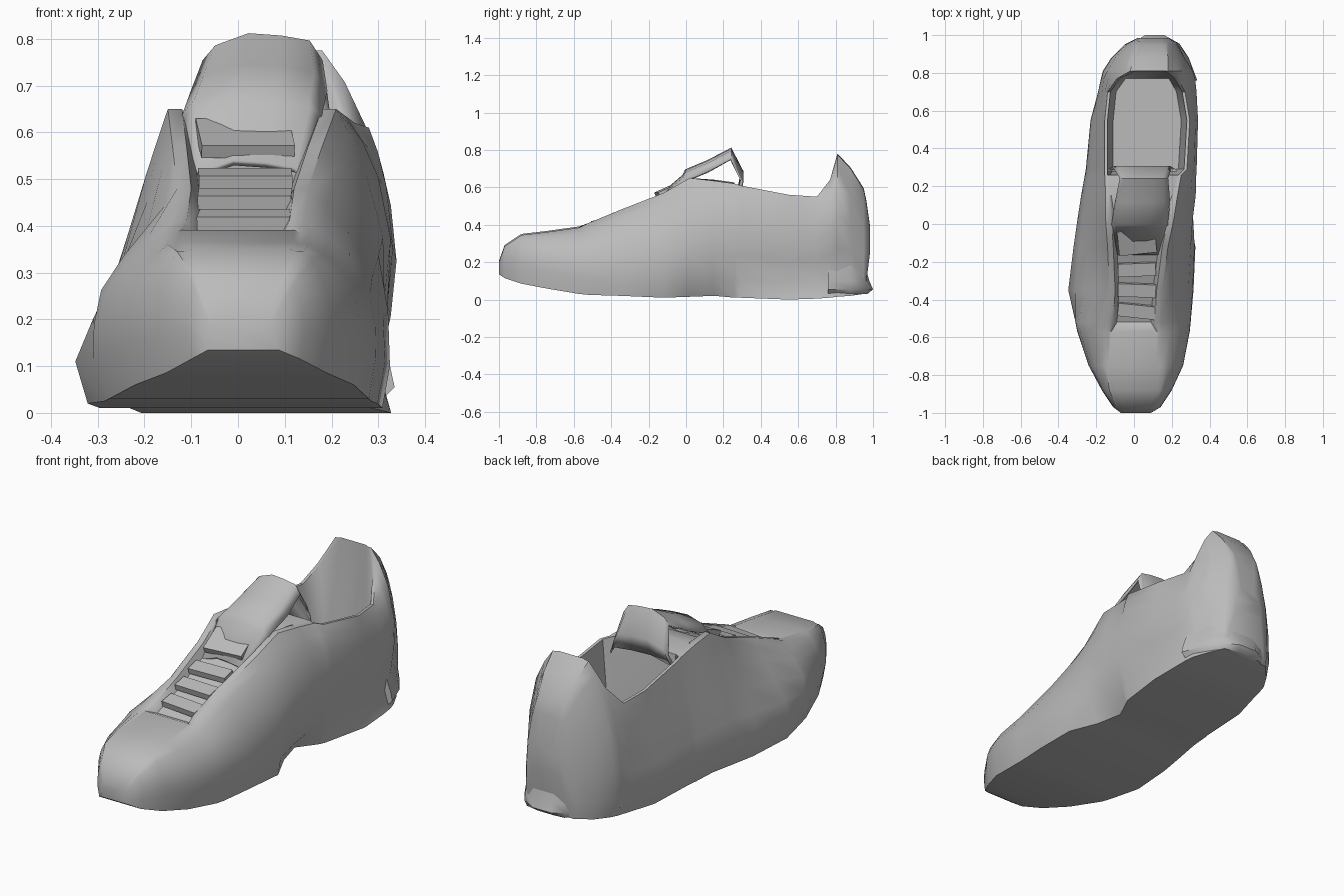
import bpy, bmesh, math
from mathutils import Matrix

if "Cube" in bpy.data.objects:
    bpy.data.objects.remove(bpy.data.objects["Cube"])

grey = bpy.data.materials.new("light_grey")
grey.diffuse_color = (0.5, 0.5, 0.5, 1)
grey.use_nodes = True
grey.node_tree.nodes["Principled BSDF"].inputs["Base Color"].default_value = grey.diffuse_color


def finish(name, bm, angle=45):
    bmesh.ops.recalc_face_normals(bm, faces=bm.faces)
    me = bpy.data.meshes.new(name)
    bm.to_mesh(me)
    bm.free()
    me.materials.append(grey)
    for p in me.polygons:
        p.use_smooth = True
    me.set_sharp_from_angle(angle=math.radians(angle))
    ob = bpy.data.objects.new(name, me)
    bpy.context.collection.objects.link(ob)
    return ob


def loft(name, rings, closed=True, angle=45):
    bm = bmesh.new()
    rows = [[bm.verts.new(p) for p in r] for r in rings]
    n = len(rows[0])
    for a, b in zip(rows, rows[1:]):
        for i in range(n if closed else n - 1):
            j = (i + 1) % n
            bm.faces.new((a[i], a[j], b[j], b[i]))
    if closed:
        bm.faces.new(rows[0])
        bm.faces.new(rows[-1])
    return finish(name, bm, angle)


# Stations from toe to heel: y, left x, right x, bottom z, rim left x, rim right x, rim z
STATIONS = [
    (-1.00, -.07, .09, .135, -.06, .07, .20),
    (-.97, -.11, .14, .115, -.09, .11, .285),
    (-.88, -.17, .20, .085, -.13, .14, .345),
    (-.75, -.24, .26, .06, -.15, .15, .36),
    (-.57, -.30, .295, .03, -.15, .15, .385),
    (-.52, -.31, .30, .025, -.14, .14, .41),
    (-.35, -.348, .315, .02, -.13, .15, .48),
    (-.12, -.32, .325, .01, -.14, .18, .57),
    (.02, -.30, .33, .015, -.15, .21, .65),
    (.15, -.28, .333, .02, -.15, .23, .635),
    (.26, -.26, .335, .01, -.155, .25, .62),
    (.29, -.255, .335, .01, -.155, .28, .61),
    (.55, -.23, .342, .0, -.155, .295, .56),
    (.70, -.19, .335, .005, -.14, .27, .55),
    (.77, -.175, .33, .01, -.09, .23, .64),
    (.81, -.165, .32, .015, -.02, .18, .775),
    (.88, -.12, .285, .02, .0, .18, .70),
    (.95, -.05, .235, .03, .02, .17, .59),
    (.965, -.02, .22, .10, .03, .16, .52),
    (.985, .02, .18, .26, .05, .15, .38),
]


def at(y, col):
    for a, b in zip(STATIONS, STATIONS[1:]):
        if y <= b[0]:
            t = (y - a[0]) / (b[0] - a[0])
            return a[col] + t * (b[col] - a[col])
    return STATIONS[-1][col]


def section(s):
    y, xl, xr, zb, rl, rr, zt = s
    zs = zb + min(.09, .3 * (zt - zb))
    # inner level: crowned toe and heel, lowered lace throat, deep foot opening
    if .28 < y < .78:
        floor, edge, run = .24, .015, .03
    elif -.53 < y < .1:
        floor, edge, run = zt - .04, .03, .02
    else:
        floor, edge, run = zt + .006, .015, .015
    k_left = 3.3 if y < -.5 else 2.6 if y > .75 else 1.25
    k_right = 3.3 if y < -.5 else 2.6 if y < .1 or y > .85 else 4
    steps = (.0, .25, .5, .75, .9)

    def side(x, r, k, pinch=0):
        pts = [(x + (r - x) * t ** k - pinch * max(0, 1 - t * 2.5), y, zs + (zt - zs) * t)
               for t in steps]
        return pts + [(r, y, zt)]
    mid = (xl + xr) / 2
    # arch: the right edge of the sole is undercut behind the ball of the foot
    arch = .12 * max(0, 1 - abs(y - .12) / .24)
    heel_pinch = .04 if .2 < y < .93 else 0
    left = [(mid + (xl - mid) * .92, y, zb)] + side(xl, rl, k_left)
    right = [(mid + (xr - mid) * .95 - arch, y, zb)] + side(xr, rr, k_right, max(arch * .5, heel_pinch))
    top = [(rl + edge, y, zt), (rl + edge + run, y, floor),
           (rr - edge - run, y, floor), (rr - edge, y, zt)]
    return left + top + right[::-1]


# Upper with sole, lace throat and foot opening
loft("shoe_upper", [section(s) for s in STATIONS])

# Heel lip: the sole edge that flares out around the pinched heel
lip = []
for z, back, w in ((.03, .97, .90), (.055, 1.0, 1.0), (.10, .98, .96), (.19, .955, .82)):
    plan = [(-.17, .76), (-.10, .89), (.0, .965), (.06, 1), (.16, 1), (.24, .955), (.29, .88), (.335, .76)]
    lip.append([(.09 + (x - .09) * w, min(y, back), z) for x, y in plan])
loft("heel_lip", lip)

# Tongue: a ribbon rising out of the throat and folding down into the opening
path = [(-.16, .53, -.08, .12), (-.01, .66, -.09, .15), (.0, .685, -.09, .15),
        (.12, .735, -.07, .16), (.24, .80, -.045, .15), (.30, .68, -.08, .17), (.285, .60, -.12, .20)]
tongue = []
for y, z, a, b in path:
    w = b - a
    tongue.append([(a - .025, y, z - .05), (a, y, z - .02), (a + .35 * w, y, z + .005),
                   (a + .7 * w, y, z), (b, y, z - .01), (b + .025, y, z - .05)])
ob = loft("tongue", tongue, closed=False, angle=50)
sol = ob.modifiers.new("thickness", "SOLIDIFY")
sol.thickness = .015
sol.offset = 0

# Laces: flat bars stepping up the throat
for i, y in enumerate((-.46, -.35, -.24, -.09)):
    big = i == 3
    bm = bmesh.new()
    bmesh.ops.create_cube(bm, size=1)
    m = (Matrix.Translation((.015, y, at(y, 6) - (.0 if big else .022)))
         @ Matrix.Rotation(math.radians(-6 + 4 * i), 4, 'Z')
         @ Matrix.Rotation(math.radians(24 if big else 14), 4, 'X')
         @ Matrix.Diagonal((.20, .14 if big else .07, .03, 1)))
    bmesh.ops.transform(bm, matrix=m, verts=bm.verts)
    finish("lace_%d" % (i + 1), bm)
